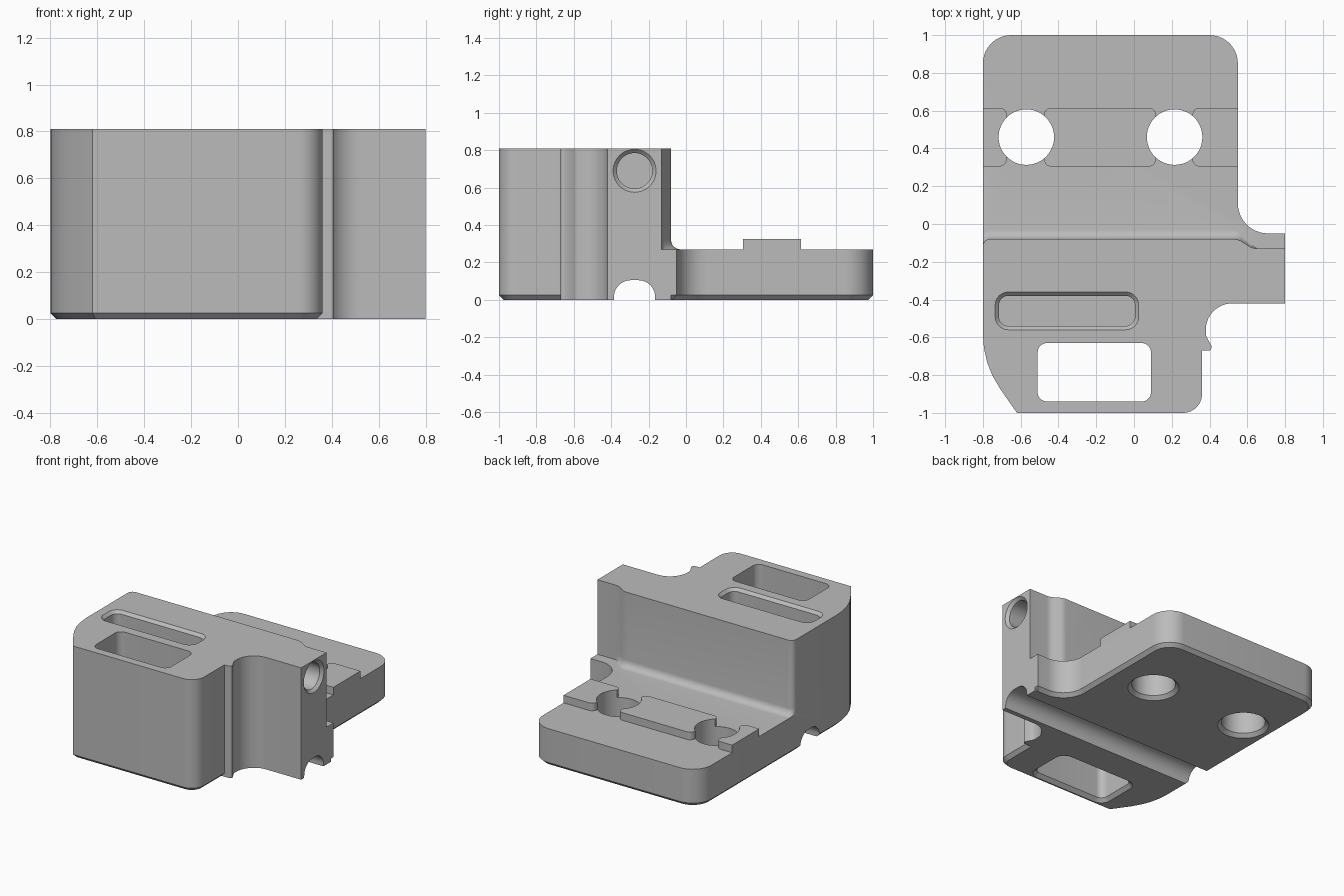
import bpy, bmesh, math
from mathutils import Vector

if "Cube" in bpy.data.objects:
    bpy.data.objects.remove(bpy.data.objects["Cube"], do_unlink=True)

grey = bpy.data.materials.new("plain_grey")
grey.use_nodes = True
grey.diffuse_color = (0.5, 0.5, 0.5, 1)
grey.node_tree.nodes["Principled BSDF"].inputs["Base Color"].default_value = (0.5, 0.5, 0.5, 1)

TOP, BASE, CH = 0.81, 0.27, 0.025


def rounded(corners):
    """Polygon from (x, y, radius) corners, each replaced by a tangent arc."""
    pts = []
    for i, (x, y, r) in enumerate(corners):
        p = Vector((x, y))
        if r == 0:
            pts.append(p)
            continue
        a = (Vector(corners[i - 1][:2]) - p).normalized()
        b = (Vector(corners[(i + 1) % len(corners)][:2]) - p).normalized()
        half = a.angle(b) / 2
        centre = p + (a + b).normalized() * r / math.sin(half)
        start = p + a * r / math.tan(half) - centre
        end = p + b * r / math.tan(half) - centre
        turn = math.atan2(start.x * end.y - start.y * end.x, start.dot(end))
        n = max(3, round(abs(turn) * 7))
        for k in range(n + 1):
            t = turn * k / n
            c, s = math.cos(t), math.sin(t)
            pts.append(centre + Vector((start.x * c - start.y * s, start.x * s + start.y * c)))
    return pts


def rect(x0, x1, y0, y1, r, grow=0):
    g = grow
    return rounded([(x0 - g, y0 - g, r + g), (x1 + g, y0 - g, r + g),
                    (x1 + g, y1 + g, r + g), (x0 - g, y1 + g, r + g)])


def circle(x, y, r, n=48):
    return [Vector((x + r * math.cos(math.tau * k / n), y + r * math.sin(math.tau * k / n)))
            for k in range(n)]


def loft(name, rings, along_x=False, chamfer=0):
    """Solid through (outline, level) rings, stacked along z or x."""
    bm = bmesh.new()
    rows = [[bm.verts.new((h, p.x, p.y) if along_x else (p.x, p.y, h)) for p in pts]
            for pts, h in rings]
    n = len(rows[0])
    for lo, hi in zip(rows, rows[1:]):
        for i in range(n):
            j = (i + 1) % n
            bm.faces.new((lo[i], lo[j], hi[j], hi[i]))
    bm.faces.new(rows[0][::-1])
    bm.faces.new(rows[-1])
    bmesh.ops.recalc_face_normals(bm, faces=bm.faces)
    if chamfer:
        bottom = [e for e in bm.edges if all(abs(v.co.z) < 1e-5 for v in e.verts)]
        bmesh.ops.bevel(bm, geom=bottom, offset=chamfer, offset_type='OFFSET',
                        segments=1, affect='EDGES', clamp_overlap=False)
    mesh = bpy.data.meshes.new(name)
    bm.to_mesh(mesh)
    bm.free()
    mesh.materials.append(grey)
    ob = bpy.data.objects.new(name, mesh)
    bpy.context.collection.objects.link(ob)
    return ob


def activate(ob):
    bpy.ops.object.select_all(action='DESELECT')
    ob.select_set(True)
    bpy.context.view_layer.objects.active = ob


def combine(ob, tool, operation='DIFFERENCE'):
    activate(ob)
    mod = ob.modifiers.new("combine", 'BOOLEAN')
    mod.operation, mod.solver, mod.object = operation, 'EXACT', tool
    bpy.ops.object.modifier_apply(modifier=mod.name)


# Main block with a chamfered foot
plan = rounded([(-0.62, -1, 0), (0.36, -1, 0.1), (0.36, -0.3, 0), (0.8, -0.3, 0),
                (0.8, -0.05, 0), (0.55, -0.05, 0.16), (0.55, 1, 0.15),
                (-0.8, 1, 0.15), (-0.8, -0.74, 0.5)])
body = loft("mount_body", [(plan, 0), (plan, TOP)], chamfer=CH)

# Side arm with its scooped front
arm_plan = rounded([(0.3, -0.67, 0), (0.41, -0.67, 0.015), (0.41, -0.645, 0), (0.38, -0.59, 0.05),
                    (0.38, -0.42, 0.14), (0.8, -0.42, 0), (0.8, -0.08, 0), (0.3, -0.08, 0)])
arm = loft("side_arm", [(arm_plan, 0), (arm_plan, TOP)])
combine(body, arm, 'UNION')

# Step behind the tower, with a fillet that fades out at the arm
wall = rounded([(-0.9, -0.14, 0), (-0.805, -0.14, 0), (-0.795, -0.08, 0.04), (0.55, -0.08, 0.08),
                (0.63, -0.13, 0.08), (0.9, -0.13, 0), (0.9, 1.2, 0), (-0.9, 1.2, 0)])


def step_ring(angle, r=0.05):
    shift = r * (1 - math.sin(angle))
    pts = []
    for p in wall:
        fade = min(1, max(0, (0.65 - p.x) / 0.1)) if p.y < 0.5 else 0
        pts.append(Vector((p.x, p.y + shift * fade)))
    return pts, BASE + r - r * math.cos(angle)


step = loft("step_cutter", [step_ring(math.radians(a)) for a in range(0, 91, 15)] + [(wall, 1)])

# Cutters: window, slot, cross groove, arm bore and bolt holes
window = (-0.51, 0.09, -0.94, -0.63, 0.05)
slot = (-0.715, 0.005, -0.54, -0.38, 0.05)
groove = rounded([(-0.385, -0.05, 0), (-0.165, -0.05, 0),
                  (-0.165, 0.105, 0.09), (-0.385, 0.105, 0.09)])
cutters = [
    step,
    loft("window_cutter", [(rect(*window, grow=2 * CH), -CH), (rect(*window), CH), (rect(*window), 1)]),
    loft("slot_cutter", [(rect(*slot), 0.25), (rect(*slot), TOP - 0.02),
                         (rect(*slot, grow=0.04), TOP + 0.02)]),
    loft("groove_cutter", [(groove, -1), (groove, 1)], along_x=True),
    loft("bore_cutter", [(circle(-0.275, 0.69, r), x) for x, r in
                         ((0.35, 0.095), (0.78, 0.095), (0.82, 0.135))], along_x=True),
]
holes = [loft("bolt_hole_cutter", [(circle(x, 0.46, r), z) for z, r in
                                   ((-CH, 0.147 + 2 * CH), (CH, 0.147), (1, 0.147))])
         for x in (-0.57, 0.215)]
for c in cutters + holes:
    combine(body, c)

# Raised locating pads between the bolt holes
R = 0.035
pads = []
for name, x0, x1, r0, r1 in (("left_end_pad", 0.31, 0.55, R, 0), ("middle_pad", -0.475, 0.115, R, R),
                             ("right_end_pad", -0.8, -0.675, 0, R)):
    shape = rounded([(x0, 0.305, r0), (x1, 0.305, r1), (x1, 0.615, r1), (x0, 0.615, r0)])
    pad = loft(name, [(shape, BASE), (shape, 0.325)])
    for h in holes:
        combine(pad, h)
    pads.append(pad)

for tool in cutters + holes + [arm]:
    bpy.data.objects.remove(tool, do_unlink=True)

for ob in [body] + pads:
    activate(ob)
    bpy.ops.object.shade_smooth_by_angle(angle=math.radians(30))
